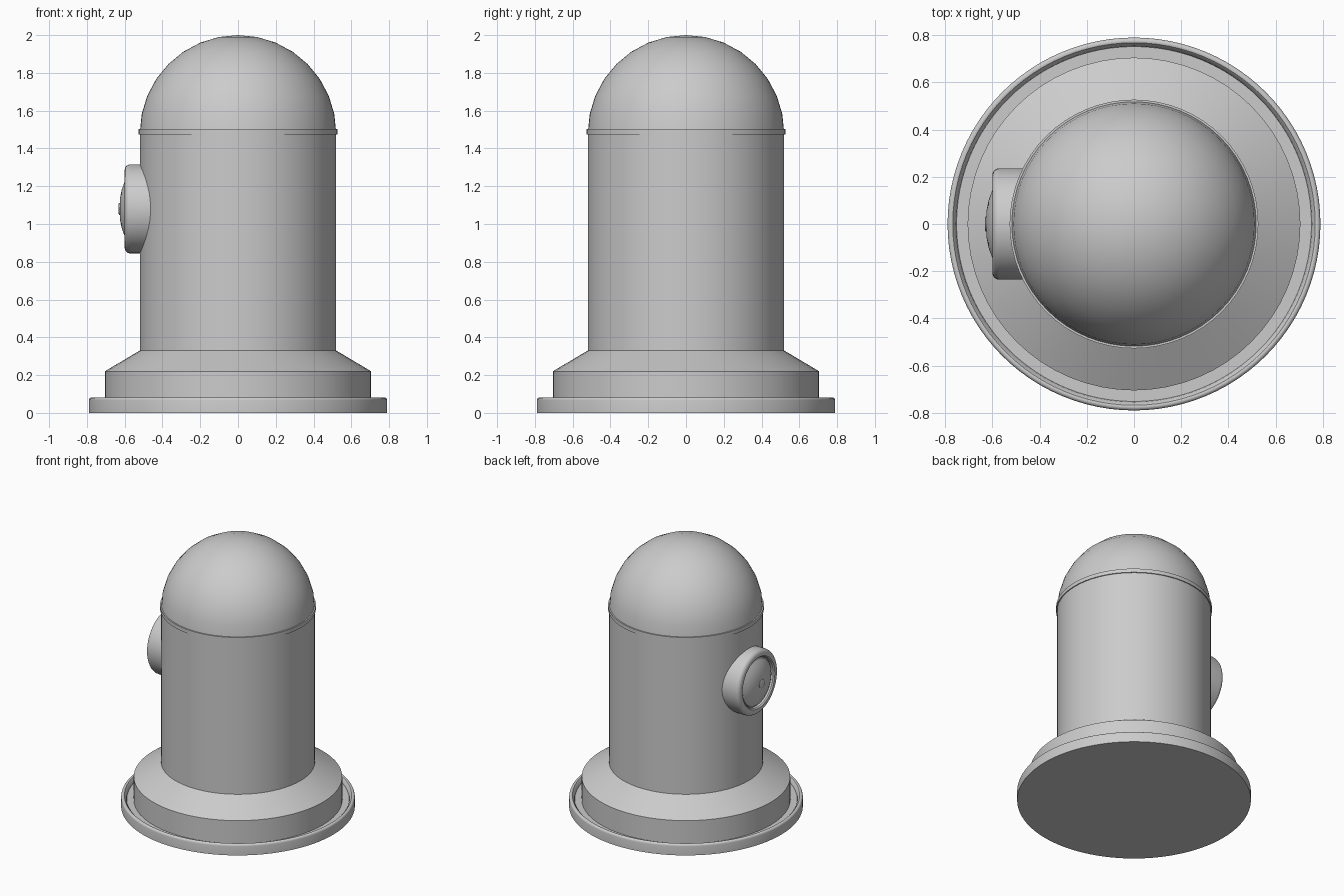
import bpy, math
from mathutils import Matrix

if "Cube" in bpy.data.objects:
    bpy.data.objects.remove(bpy.data.objects["Cube"])


def lathe(name, profile, segments=64, matrix=None):
    """Spin (radius, height) points around z; zero radius makes a pole."""
    verts, rings, faces = [], [], []
    for r, z in profile:
        start = len(verts)
        n = 1 if r == 0 else segments
        for i in range(n):
            a = 2 * math.pi * i / segments
            verts.append((r * math.cos(a), r * math.sin(a), z))
        rings.append([start + i % n for i in range(segments)])
    for lo, hi in zip(rings, rings[1:]):
        for i in range(segments):
            j = (i + 1) % segments
            loop = [lo[i], lo[j], hi[j], hi[i]]
            faces.append(list(dict.fromkeys(loop)))
    mesh = bpy.data.meshes.new(name)
    mesh.from_pydata(verts, [], faces)
    ob = bpy.data.objects.new(name, mesh)
    bpy.context.collection.objects.link(ob)
    if matrix:
        ob.matrix_world = matrix
    bpy.ops.object.select_all(action='DESELECT')
    ob.select_set(True)
    bpy.context.view_layer.objects.active = ob
    bpy.ops.object.shade_smooth_by_angle(angle=math.radians(30))
    return ob


def arc(cr, cz, rad, a0, a1, steps):
    """Profile points along a circular arc, angles in degrees."""
    return [(cr + rad * math.cos(math.radians(a0 + (a1 - a0) * i / steps)),
             cz + rad * math.sin(math.radians(a0 + (a1 - a0) * i / steps)))
            for i in range(steps + 1)]


# Base plate with a raised, rounded lip
lathe("base_plate", [(0, 0), (0.79, 0)]
      + arc(0.775, 0.067, 0.015, 0, 90, 4)
      + [(0.768, 0.08), (0.755, 0.065), (0.752, 0.05), (0, 0.05)], 96)

# Plinth with sloped shoulder
lathe("plinth", [(0, 0.04), (0.705, 0.04), (0.705, 0.22), (0.52, 0.33), (0, 0.33)])

# Cylindrical body
lathe("body", [(0, 0.32), (0.52, 0.32), (0.52, 1.49), (0, 1.49)])

# Thin collar between body and dome
lathe("collar", [(0.50, 1.475), (0.527, 1.475), (0.527, 1.503), (0.50, 1.503)])

# Domed top
dome = arc(0, 1.48, 0.52, 0, 90, 8)[:-1] + [(0, 2.0)]
lathe("dome", [(0, 1.48)] + dome)

# Porthole on the left side; local z points along -x
side = Matrix.Translation((0, 0, 1.08)) @ Matrix.Rotation(-math.pi / 2, 4, 'Y')
lathe("porthole_rim", [(0, 0.44), (0.236, 0.44)]
      + arc(0.206, 0.57, 0.03, 0, 90, 5)
      + [(0.19, 0.60), (0.182, 0.592), (0.18, 0.575), (0, 0.575)], 48, side)
lathe("porthole_glass", [(0, 0.57), (0.175, 0.57), (0.17, 0.585), (0.14, 0.602),
                         (0.10, 0.616), (0.06, 0.624), (0, 0.628)], 48, side)
lathe("porthole_button", [(0, 0.615), (0.032, 0.615), (0.032, 0.629),
                          (0.026, 0.632), (0, 0.632)], 24, side)
